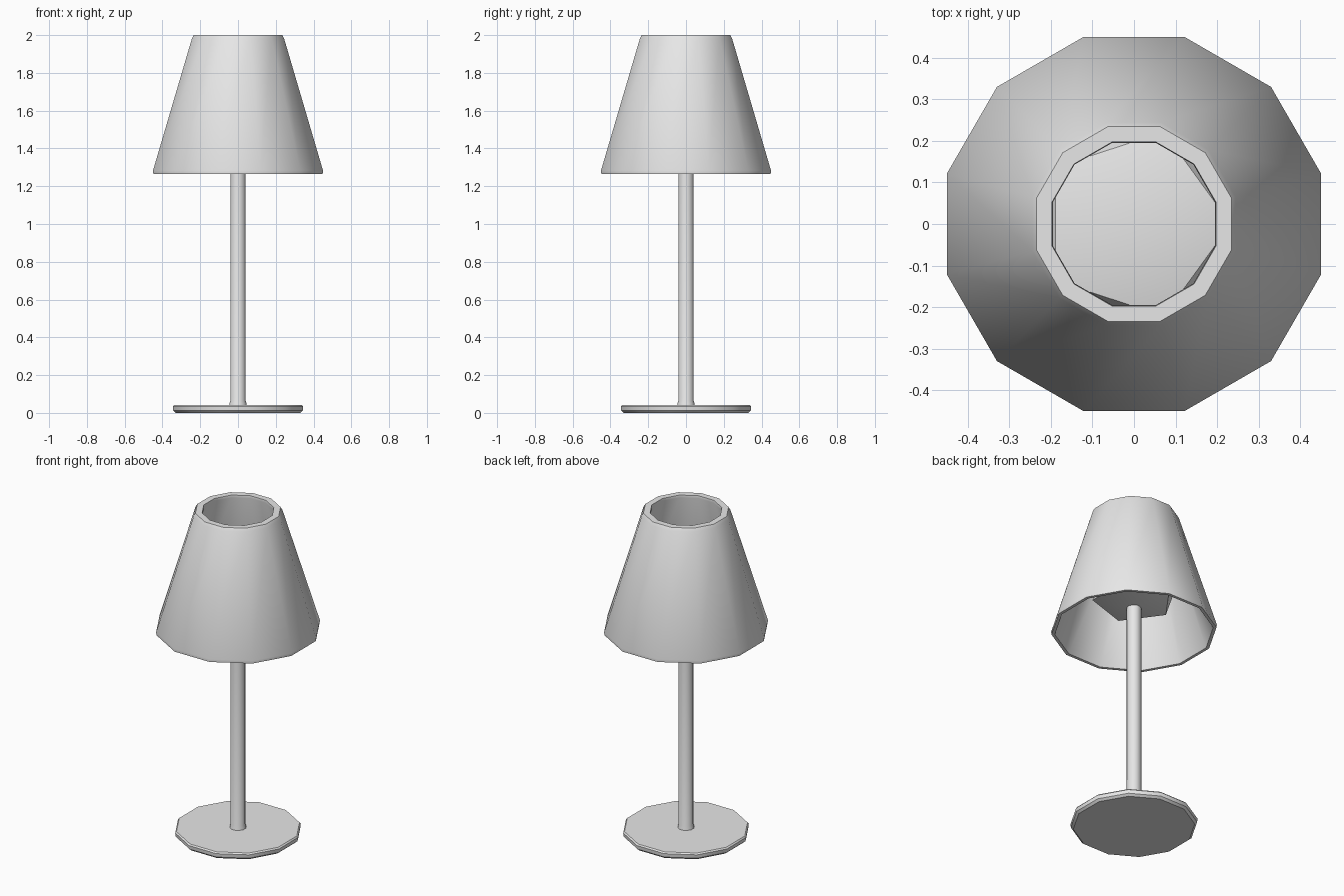
import bpy
import bmesh
import math
from mathutils import Matrix

SIDES = 12
FLAT = math.cos(math.pi / SIDES)  # turns a flat-to-flat radius into a corner radius

old = bpy.data.objects.get("Cube")
if old:
    bpy.data.objects.remove(old, do_unlink=True)

grey = bpy.data.materials.new("light_grey")
grey.use_nodes = True
grey.diffuse_color = (0.8, 0.8, 0.8, 1)
grey.node_tree.nodes["Principled BSDF"].inputs["Base Color"].default_value = grey.diffuse_color


def finish(name, bm):
    bmesh.ops.recalc_face_normals(bm, faces=bm.faces)
    mesh = bpy.data.meshes.new(name)
    bm.to_mesh(mesh)
    bm.free()
    mesh.materials.append(grey)
    obj = bpy.data.objects.new(name, mesh)
    bpy.context.collection.objects.link(obj)
    bpy.ops.object.select_all(action="DESELECT")
    obj.select_set(True)
    bpy.context.view_layer.objects.active = obj
    bpy.ops.object.shade_smooth_by_angle(angle=math.radians(40))
    return obj


def lathe(name, profile, closed=False):
    """Turn a (radius, height) profile into a faceted round part."""
    bm = bmesh.new()
    rings = []
    for radius, z in profile:
        r = radius / FLAT
        angles = [(i + 0.5) * math.tau / SIDES for i in range(SIDES)]
        rings.append([bm.verts.new((r * math.cos(a), r * math.sin(a), z)) for a in angles])
    pairs = list(zip(rings, rings[1:]))
    if closed:
        pairs.append((rings[-1], rings[0]))
    else:
        bm.faces.new(rings[0])
        bm.faces.new(rings[-1])
    for low, high in pairs:
        for i in range(SIDES):
            j = (i + 1) % SIDES
            bm.faces.new((low[i], low[j], high[j], high[i]))
    return finish(name, bm)


# Foot disc with a softened edge
lathe("base", [(0.33, 0), (0.343, 0.012), (0.345, 0.034), (0.338, 0.042)])

# Upright with a small collar where it meets the foot
lathe("post", [(0.046, 0.03), (0.045, 0.05), (0.04, 0.065), (0.04, 1.43)])

# Hollow tapered shade with thin rims
lathe("shade", [
    (0.448, 1.265), (0.45, 1.283), (0.244, 1.982), (0.234, 2.0),
    (0.197, 2.0), (0.195, 1.985), (0.425, 1.28), (0.43, 1.265),
], closed=True)

# Flattened faceted bulb
bulb = bmesh.new()
bmesh.ops.create_icosphere(
    bulb, subdivisions=1, radius=1,
    matrix=Matrix.Translation((0, 0, 1.5)) @ Matrix.Diagonal((0.26, 0.26, 0.1, 1)))
finish("bulb", bulb)
